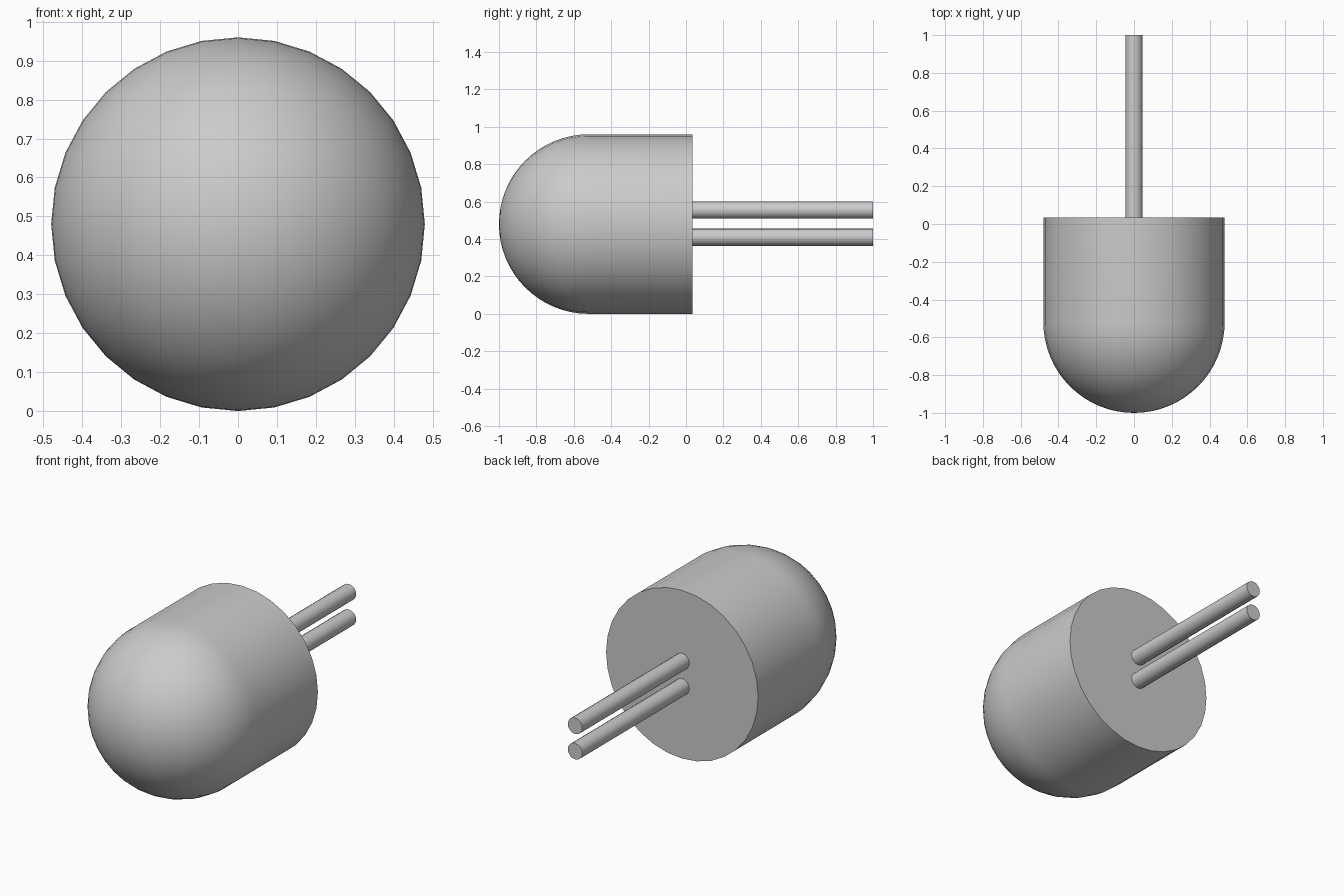
import bpy, bmesh, math
from mathutils import Matrix, Vector

cube = bpy.data.objects.get("Cube")
if cube:
    bpy.data.objects.remove(cube, do_unlink=True)

RADIUS, CENTRE_Z = 0.48, 0.48
DOME_Y, BACK_Y, TIP_Y = -0.52, 0.035, 1.0

grey = bpy.data.materials.new("plain grey")
grey.use_nodes = True
colour = (0.6, 0.6, 0.6, 1)
grey.diffuse_color = colour
grey.node_tree.nodes["Principled BSDF"].inputs["Base Color"].default_value = colour


def lathe(name, profile, centre_z, sides):
    """Turn a (radius, y) profile about an axis parallel to y."""
    bm = bmesh.new()
    verts = [bm.verts.new((0, y, r)) for r, y in profile]
    edges = [bm.edges.new(pair) for pair in zip(verts, verts[1:])]
    bmesh.ops.spin(bm, geom=verts + edges, cent=(0, 0, 0), axis=(0, 1, 0),
                   angle=math.tau, steps=sides)
    bmesh.ops.remove_doubles(bm, verts=bm.verts, dist=0.0005)
    bmesh.ops.recalc_face_normals(bm, faces=bm.faces)
    mesh = bpy.data.meshes.new(name)
    bm.to_mesh(mesh)
    bm.free()
    mesh.materials.append(grey)
    obj = bpy.data.objects.new(name, mesh)
    obj.location.z = centre_z
    bpy.context.collection.objects.link(obj)
    bpy.ops.object.select_all(action="DESELECT")
    obj.select_set(True)
    bpy.context.view_layer.objects.active = obj
    bpy.ops.object.shade_smooth_by_angle(angle=math.radians(40))
    return obj


# Domed bulb body with a flat back
steps = 16
dome = [(RADIUS * math.sin(a), DOME_Y - RADIUS * math.cos(a))
        for a in (i * math.pi / 2 / steps for i in range(steps + 1))]
lathe("bulb_body", dome + [(RADIUS, BACK_Y), (0, BACK_Y)], CENTRE_Z, 32)

# Two straight leads, one above the other
for name, z in (("upper_lead", 0.555), ("lower_lead", 0.41)):
    lathe(name, [(0, BACK_Y - 0.02), (0.046, BACK_Y - 0.02), (0.046, TIP_Y), (0, TIP_Y)],
          z, 16)
